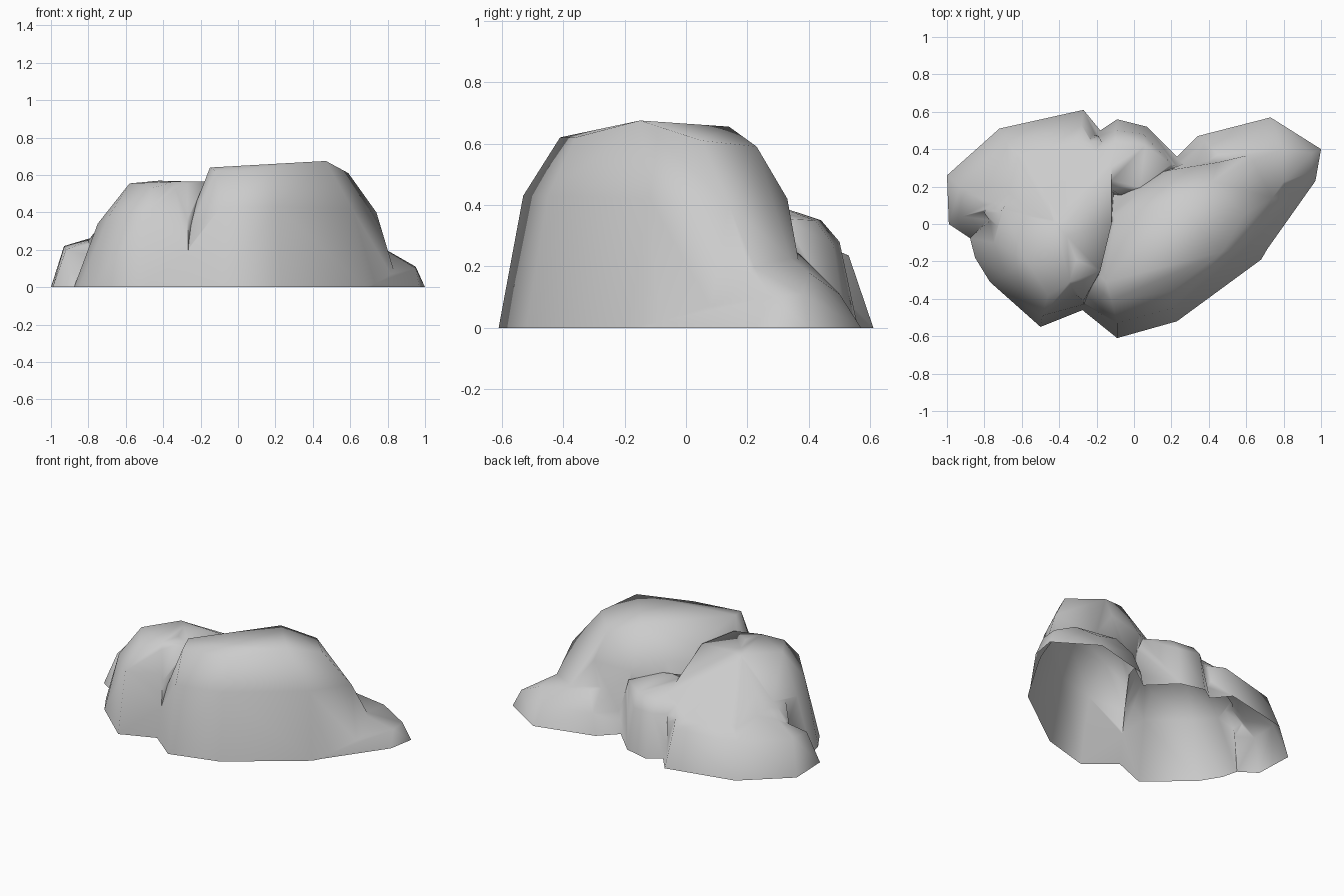
import bpy
import bmesh
from math import radians

cube = bpy.data.objects.get("Cube")
if cube:
    bpy.data.objects.remove(cube, do_unlink=True)

stone = bpy.data.materials.new("stone_grey")
stone.use_nodes = True
stone.diffuse_color = (0.6, 0.6, 0.6, 1)
stone.node_tree.nodes["Principled BSDF"].inputs["Base Color"].default_value = (0.6, 0.6, 0.6, 1)


def make_lobe(name, footprint, upper):
    """Convex boulder from a ground outline and a few points on its upper surface."""
    bm = bmesh.new()
    for x, y in footprint:
        bm.verts.new((x, y, 0))
        bm.verts.new((x, y, -0.1))
    for point in upper:
        bm.verts.new(point)
    bmesh.ops.convex_hull(bm, input=bm.verts[:])
    loose = [v for v in bm.verts if not v.link_faces]
    bmesh.ops.delete(bm, geom=loose, context='VERTS')
    bmesh.ops.recalc_face_normals(bm, faces=bm.faces[:])
    mesh = bpy.data.meshes.new(name)
    bm.to_mesh(mesh)
    bm.free()
    mesh.materials.append(stone)
    lobe = bpy.data.objects.new(name, mesh)
    bpy.context.scene.collection.objects.link(lobe)
    return lobe


# Tall main boulder
rock = make_lobe(
    "rock",
    [(-.09, -.61), (.23, -.52), (.68, -.19), (.86, .12), (.78, .3), (.62, .38), (.3, .34), (-.2, .2), (-.4, -.36)],
    [(-.09, -.53, .43), (.21, -.45, .43), (.61, -.12, .42), (.74, .14, .4), (.45, .33, .42), (.2, .29, .4),
     (.8, .22, .2), (.62, .37, .2), (-.12, -.41, .62), (-.15, -.31, .64), (.2, -.36, .62), (.47, -.15, .675),
     (.59, .05, .61), (.42, .23, .59), (.22, .14, .655), (-.1, .03, .55), (.03, .17, .47)])

# Front lobe on the low side
front_lobe = make_lobe(
    "front_lobe",
    [(-.5, -.55), (-.77, -.31), (-.85, -.18), (-.88, -.08), (-.6, .3), (-.1, .2), (-.05, -.37)],
    [(-.49, -.49, .4), (-.69, -.27, .38), (-.75, -.1, .34), (-.46, -.38, .53), (-.35, -.32, .57),
     (-.58, -.19, .555), (-.42, 0, .57), (-.25, 0, .56), (-.45, .15, .46), (-.25, .2, .44), (-.7, .08, .36)])

# Low rounded lobe at the back
back_lobe = make_lobe(
    "back_lobe",
    [(-1, .26), (-.72, .51), (-.27, .61), (-.1, .4), (-.2, 0), (-.87, -.08), (-.99, 0)],
    [(-.93, .2, .22), (-.92, .04, .2), (-.68, .44, .22), (-.28, .53, .235),
     (-.8, .1, .25), (-.22, .42, .28), (-.4, .2, .38)])

# Step between the back lobe and the main boulder
middle_lobe = make_lobe(
    "middle_lobe",
    [(.07, .52), (-.09, .56), (-.18, .5), (-.3, .2), (.2, 0), (.33, .26)],
    [(.05, .48, .27), (-.1, .5, .28), (.06, .42, .35), (-.1, .44, .35),
     (-.2, .4, .32), (.2, .32, .355), (.03, .2, .41), (-.15, .2, .43)])

# Low spur running out to the side
side_spur = make_lobe(
    "side_spur",
    [(.68, -.18), (.97, .23), (1, .4), (.73, .57), (.34, .47), (.14, .27), (.3, -.1)],
    [(.95, .28, .1), (.95, .38, .11), (.8, .23, .2), (.8, .4, .18), (.7, .5, .11),
     (.38, .44, .13), (.45, .37, .24), (.64, .37, .2), (.3, .24, .32)])

# Saddle filling the hollow between the front, main and back lobes
saddle = make_lobe(
    "saddle",
    [(-.27, -.455), (-.7, -.1), (-.8, .15), (-.3, .5), (-.19, .48), (-.1, .2)],
    [(-.27, -.41, .36), (-.27, -.3, .555), (-.35, -.31, .565), (-.18, -.25, .565), (-.12, 0, .56),
     (-.57, -.17, .55), (-.42, 0, .568), (-.8, .06, .25), (-.62, .36, .265), (-.3, .44, .28),
     (-.19, .47, .235), (-.12, .35, .37)])

# Fuse the lobes into one skin
lobes = [front_lobe, back_lobe, middle_lobe, side_spur, saddle]
for lobe in lobes:
    union = rock.modifiers.new("join_" + lobe.name, 'BOOLEAN')
    union.operation = 'UNION'
    union.solver = 'EXACT'
    union.object = lobe
    lobe.hide_render = True
bpy.context.view_layer.update()
graph = bpy.context.evaluated_depsgraph_get()
skin = bpy.data.meshes.new_from_object(rock.evaluated_get(graph))
rock.modifiers.clear()
rock.data = skin
for lobe in lobes:
    bpy.data.objects.remove(lobe, do_unlink=True)

# Cut level with the ground, leaving the underside open
bm = bmesh.new()
bm.from_mesh(skin)
bmesh.ops.bisect_plane(bm, geom=bm.verts[:] + bm.edges[:] + bm.faces[:], dist=0.0005,
                       plane_co=(0, 0, 0), plane_no=(0, 0, -1), clear_outer=True)
bmesh.ops.remove_doubles(bm, verts=bm.verts[:], dist=0.02)
bmesh.ops.triangulate(bm, faces=bm.faces[:])
bm.to_mesh(skin)
bm.free()

# Soft, weathered shading
bpy.ops.object.select_all(action='DESELECT')
rock.select_set(True)
bpy.context.view_layer.objects.active = rock
bpy.ops.object.shade_smooth_by_angle(angle=radians(100))
